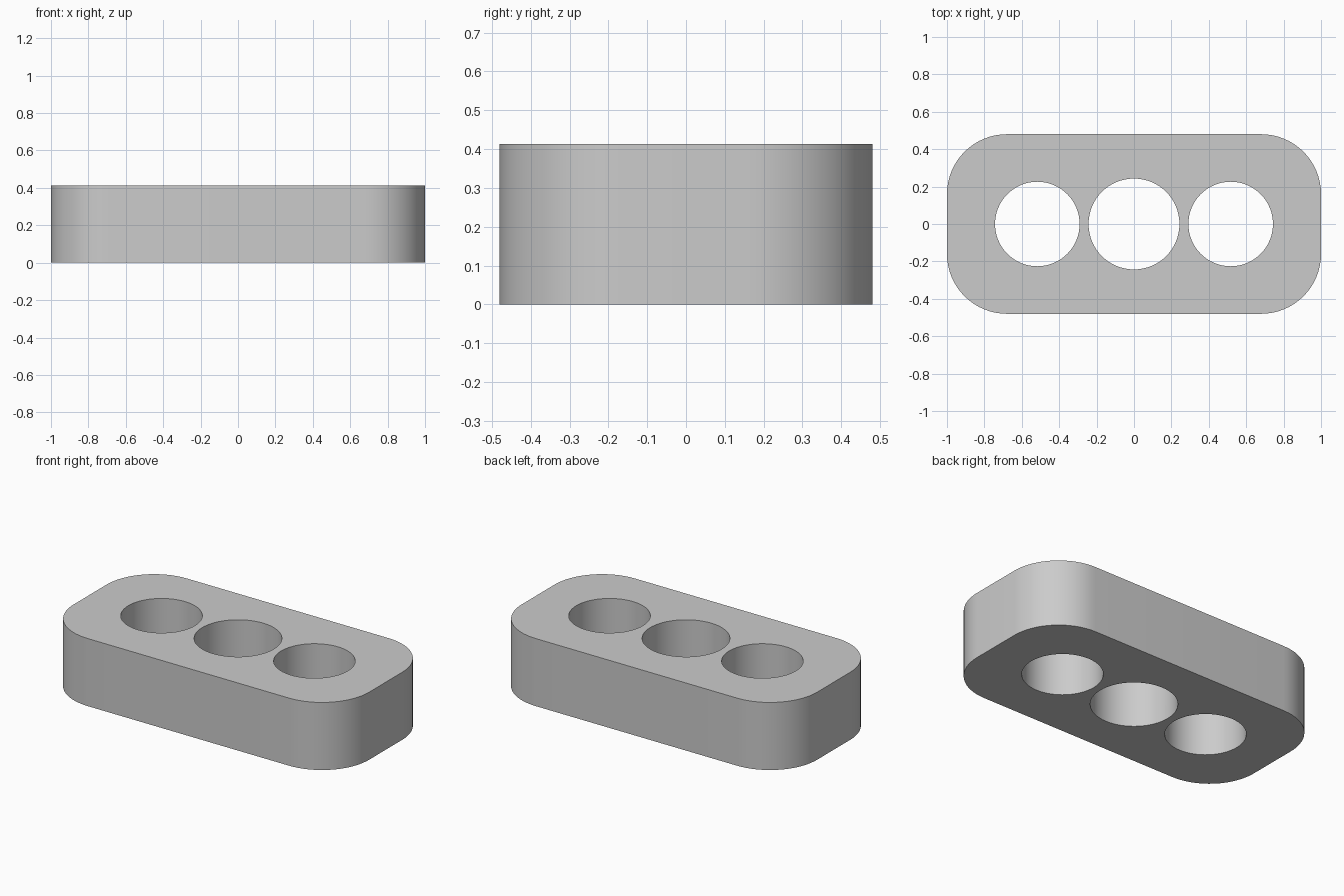
import bpy, bmesh
from math import cos, sin, pi

HALF_X, HALF_Y, HEIGHT = 1.0, 0.48, 0.413
CORNER = 0.32
CORNER_STEPS = 16

cube = bpy.data.objects.get("Cube")
if cube:
    bpy.data.objects.remove(cube, do_unlink=True)

grey = bpy.data.materials.new("plain grey")
grey.use_nodes = True
colour = (0.6, 0.6, 0.6, 1)
grey.diffuse_color = colour
grey.node_tree.nodes["Principled BSDF"].inputs["Base Color"].default_value = colour


def prism(name, outline, bottom, top):
    """Extrude a flat outline into a closed solid."""
    bm = bmesh.new()
    base = bm.faces.new([bm.verts.new((x, y, bottom)) for x, y in outline])
    walls = bmesh.ops.extrude_face_region(bm, geom=[base], use_keep_orig=True)
    raised = [v for v in walls["geom"] if isinstance(v, bmesh.types.BMVert)]
    bmesh.ops.translate(bm, verts=raised, vec=(0, 0, top - bottom))
    bmesh.ops.recalc_face_normals(bm, faces=bm.faces)
    mesh = bpy.data.meshes.new(name)
    bm.to_mesh(mesh)
    bm.free()
    mesh.materials.append(grey)
    obj = bpy.data.objects.new(name, mesh)
    bpy.context.collection.objects.link(obj)
    return obj


def arc(cx, cy, radius, start, sweep, steps):
    angles = [start + sweep * i / steps for i in range(steps + 1)]
    return [(cx + radius * cos(a), cy + radius * sin(a)) for a in angles]


# Block with rounded upright corners
outline = []
for quarter, (sx, sy) in enumerate([(1, 1), (-1, 1), (-1, -1), (1, -1)]):
    outline += arc(sx * (HALF_X - CORNER), sy * (HALF_Y - CORNER), CORNER,
                   quarter * pi / 2, pi / 2, CORNER_STEPS)
block = prism("rounded_block", outline, 0, HEIGHT)

# Three through holes, the middle one slightly larger
cutters = []
for name, x, radius in [("right_hole_cutter", -0.517, 0.226),
                        ("middle_hole_cutter", 0, 0.243),
                        ("left_hole_cutter", 0.517, 0.226)]:
    circle = arc(x, 0, radius, 0, 2 * pi, 64)[:-1]
    cutter = prism(name, circle, -0.1, HEIGHT + 0.1)
    cutter.hide_render = True
    cutters.append(cutter)
    cut = block.modifiers.new(name, "BOOLEAN")
    cut.operation = "DIFFERENCE"
    cut.solver = "EXACT"
    cut.object = cutter

# Apply the cuts and remove the cutters
bpy.ops.object.select_all(action="DESELECT")
block.select_set(True)
bpy.context.view_layer.objects.active = block
for cutter in cutters:
    bpy.ops.object.modifier_apply(modifier=cutter.name)
    bpy.data.objects.remove(cutter, do_unlink=True)

# Smooth walls, crisp rims
bpy.ops.object.shade_smooth_by_angle(angle=pi / 6)
